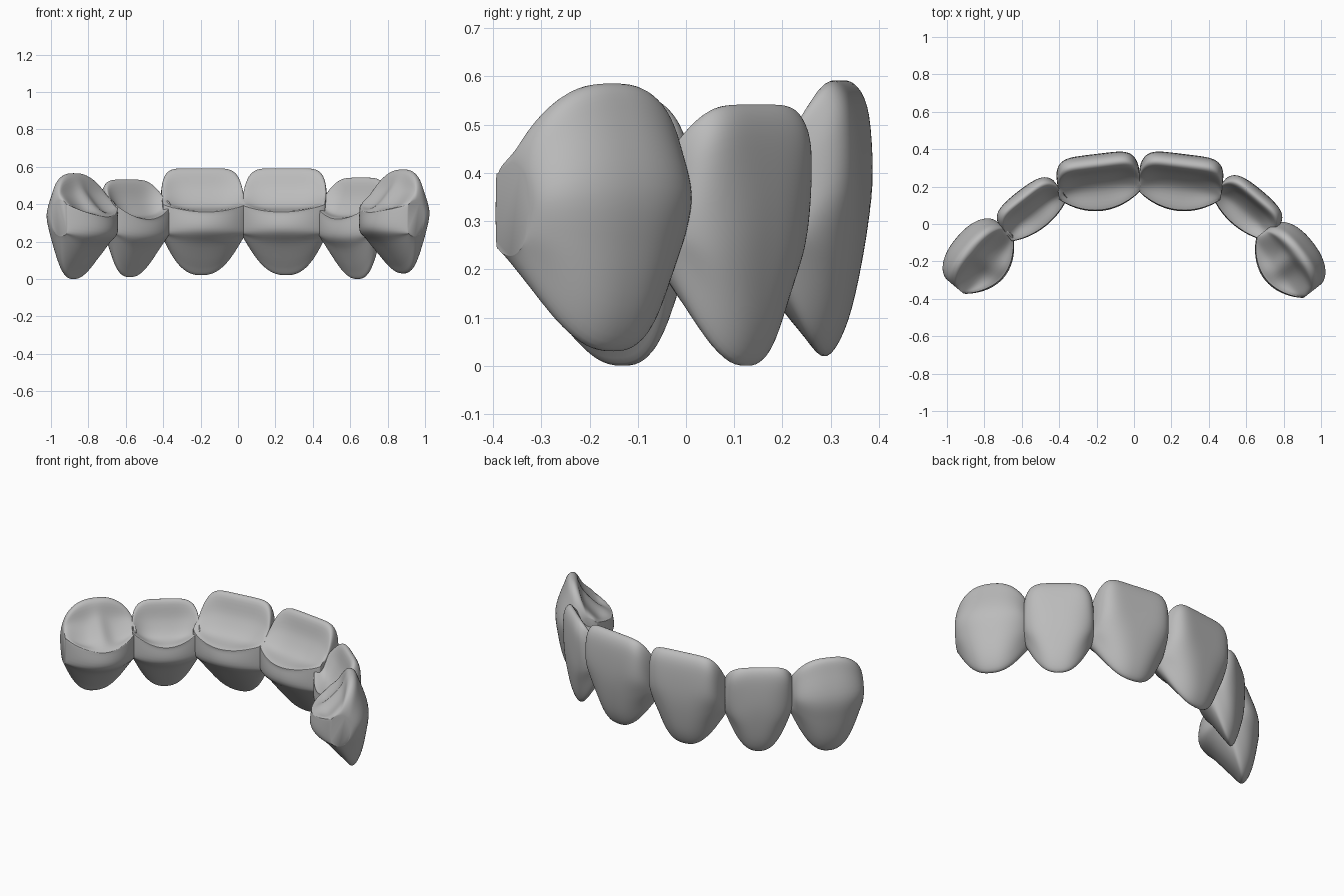
import bpy, bmesh, math
from mathutils import Vector

if "Cube" in bpy.data.objects:
    bpy.data.objects.remove(bpy.data.objects["Cube"])

grey = bpy.data.materials.new("enamel grey")
grey.use_nodes = True
COLOUR = (0.5, 0.5, 0.5, 1)
grey.diffuse_color = COLOUR
grey.node_tree.nodes["Principled BSDF"].inputs["Base Color"].default_value = COLOUR

# Mid-tooth profile: (depth as share of outer/inner reach, share of height, zone)
CROWN = [(.38, 0, "root"), (.7, .13, "root"), (.92, .38, "neck"), (1, .62, "face"),
         (.93, .88, "edge"), (.72, .99, "edge"), (.43, .98, "edge"), (.15, .81, "scoop"),
         (-.31, .66, "scoop"), (-.93, .6, "band"), (-1, .57, "band"), (-1, .42, "band"),
         (-.56, .29, "root"), (.03, .08, "root")]
# Small profile where a tooth joins its neighbour: (depth, height)
JOINT = [(-.02, .23), (.01, .25), (.025, .29), (.03, .34), (.02, .39), (0, .41),
         (-.02, .42), (-.038, .42), (-.058, .415), (-.073, .4), (-.08, .385),
         (-.08, .26), (-.07, .24), (-.05, .23)]


def smooth_loop(points, steps=5):
    """Closed Catmull-Rom curve through the points."""
    out, n = [], len(points)
    for i in range(n):
        a, b, c, d = (points[(i + k) % n] for k in (-1, 0, 1, 2))
        for j in range(steps):
            t = j / steps
            out.append(0.5 * (2 * b + (c - a) * t + (2 * a - 5 * b + 4 * c - d) * t * t
                              + (3 * b - a - 3 * c + d) * t ** 3))
    return out


def section(s, outer, inner, low, high, square, cusp):
    """Tooth profile at s, which runs from -1 to 1 across the width."""
    r = min(abs(s), 1)
    blend = {"root": (1 - r ** 2.4) ** 1.1,
             "neck": (1 - r ** min(square, 2.8)) ** .7,
             "face": (1 - r ** square) ** .5,
             "edge": (1 - r ** (2.4 if cusp else square + 2)) ** (.6 if cusp else .5),
             "scoop": (1 - r ** 4) ** .7,
             "band": (1 - r ** 2) ** .9}
    pts = []
    for (d, h, zone), joint in zip(CROWN, JOINT):
        mid = Vector((d * (outer if d > 0 else inner), low + h * (high - low)))
        if zone == "scoop":  # raised rims at the sides, central ridge on cusped teeth
            mid.y += .04 * r ** 4 + cusp * math.exp(-(s / .25) ** 2) - .01
        if zone in ("edge", "scoop"):  # cusped teeth lean inward at the top
            mid.x -= 1.2 * cusp
        pts.append(Vector(joint).lerp(mid, blend[zone]))
    return smooth_loop(pts)


def tooth(name, x, y, angle, half, outer, inner, low, high, square, cusp=0):
    bm = bmesh.new()
    a = math.radians(angle)
    along, out = Vector((math.cos(a), math.sin(a), 0)), Vector((-math.sin(a), math.cos(a), 0))
    rings, count = [], 40
    for i in range(count + 1):
        s = math.sin(math.pi * (i / count - .5))
        ring = []
        for p in section(s, outer, inner, low, high, square, cusp):
            ring.append(bm.verts.new(Vector((x, y, p.y)) + along * s * half + out * p.x))
        rings.append(ring)
    for r0, r1 in zip(rings, rings[1:]):
        for k in range(len(r0)):
            m = (k + 1) % len(r0)
            bm.faces.new((r0[k], r0[m], r1[m], r1[k]))
    bm.faces.new(rings[0])
    bm.faces.new(rings[-1])
    bmesh.ops.recalc_face_normals(bm, faces=bm.faces)
    mesh = bpy.data.meshes.new(name)
    bm.to_mesh(mesh)
    bm.free()
    mesh.materials.append(grey)
    obj = bpy.data.objects.new(name, mesh)
    bpy.context.collection.objects.link(obj)
    bpy.ops.object.select_all(action="DESELECT")
    obj.select_set(True)
    bpy.context.view_layer.objects.active = obj
    bpy.ops.object.shade_smooth_by_angle(angle=math.radians(40))


# Six joined crowns around the arch
tooth("right_canine", -.842, -.163, 50, .205, .138, .185, 0, .565, 2.3, .03)
tooth("right_lateral_incisor", -.555, .088, 38, .188, .108, .125, .01, .53, 2.8)
tooth("right_central_incisor", -.19, .24, 7, .222, .135, .165, .02, .59, 5)
tooth("left_central_incisor", .25, .24, -7, .225, .135, .165, .02, .59, 5)
tooth("left_lateral_incisor", .615, .095, -40, .19, .108, .125, 0, .54, 2.8)
tooth("left_canine", .845, -.183, -52, .205, .138, .18, .03, .585, 2.3, .03)
